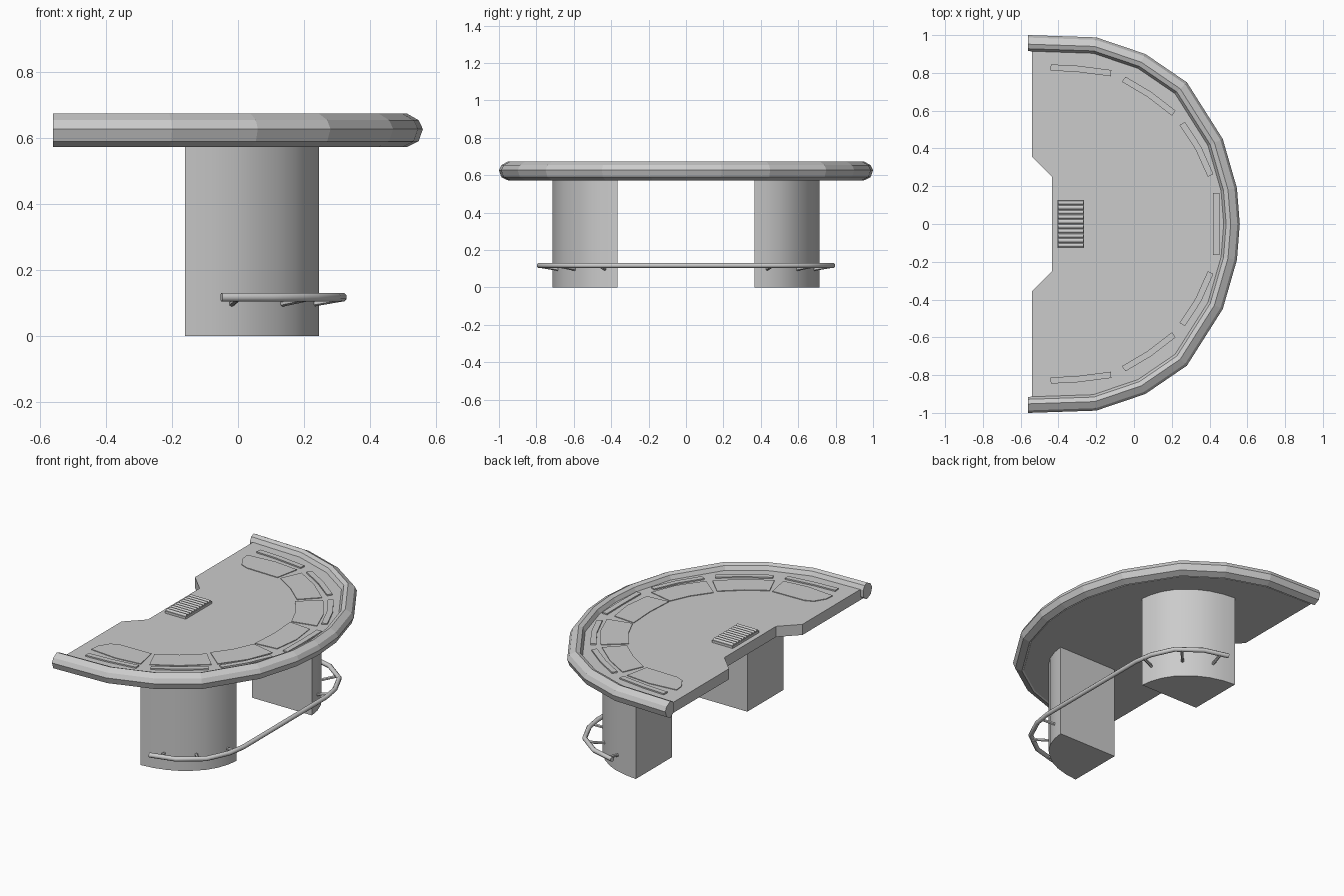
import bpy, bmesh, math
from mathutils import Vector

if "Cube" in bpy.data.objects:
    bpy.data.objects.remove(bpy.data.objects["Cube"])

GREY = (0.6, 0.6, 0.6, 1)
grey = bpy.data.materials.new("neutral grey")
grey.use_nodes = True
grey.diffuse_color = GREY
grey.node_tree.nodes["Principled BSDF"].inputs["Base Color"].default_value = GREY

FELT = 0.64      # height of the playing surface
UNDER = 0.575    # underside of the table top


def finish(name, bm, smooth=None):
    bmesh.ops.recalc_face_normals(bm, faces=bm.faces)
    mesh = bpy.data.meshes.new(name)
    bm.to_mesh(mesh)
    bm.free()
    mesh.materials.append(grey)
    ob = bpy.data.objects.new(name, mesh)
    bpy.context.scene.collection.objects.link(ob)
    if smooth:
        bpy.ops.object.select_all(action='DESELECT')
        ob.select_set(True)
        bpy.context.view_layer.objects.active = ob
        bpy.ops.object.shade_smooth_by_angle(angle=math.radians(smooth))
    return ob


def flip(pts, s):
    return [Vector((p[0], p[1] * s)) for p in pts]


def mirrored(half):
    """Full front-to-back outline from the half that ends on y = 0."""
    return flip(half, 1) + flip(half[-2::-1], -1)


def prism(name, pts, z0, z1, smooth=None):
    bm = bmesh.new()
    face = bm.faces.new([bm.verts.new((p[0], p[1], z0)) for p in pts])
    new = bmesh.ops.extrude_face_region(bm, geom=[face])["geom"]
    verts = [v for v in new if isinstance(v, bmesh.types.BMVert)]
    bmesh.ops.translate(bm, verts=verts, vec=(0, 0, z1 - z0))
    return finish(name, bm, smooth)


def inset_path(pts, d):
    """Shift an open path to its right by d, with mitred corners."""
    out = []
    for i, p in enumerate(pts):
        if i in (0, len(pts) - 1):
            out.append(p + Vector((0, -d if p.y > 0 else d)))
            continue
        a, b = (p - pts[i - 1]).normalized(), (pts[i + 1] - p).normalized()
        na, nb = Vector((a.y, -a.x)), Vector((b.y, -b.x))
        m = (na + nb).normalized()
        out.append(p + m * d / m.dot(na))
    return out


def tube(name, pts, radius, sides=8):
    bm = bmesh.new()
    rings = []
    for i, p in enumerate(pts):
        t = (pts[min(i + 1, len(pts) - 1)] - pts[max(i - 1, 0)]).normalized()
        u = t.cross(Vector((0, 0, 1))).normalized()
        v = u.cross(t)
        angles = [2 * math.pi * (k + 0.5) / sides for k in range(sides)]
        rings.append([bm.verts.new(p + radius * (u * math.cos(a) + v * math.sin(a))) for a in angles])
    skin(bm, rings)
    return finish(name, bm, 50)


def skin(bm, rings):
    n = len(rings[0])
    for r, q in zip(rings, rings[1:]):
        for k in range(n):
            bm.faces.new((r[k], r[(k + 1) % n], q[(k + 1) % n], q[k]))
    bm.faces.new(rings[0])
    bm.faces.new(rings[-1])


# Padded arm rail swept around the curved edge
edge = mirrored([(-0.56, 1), (-0.2, 0.988), (0.06, 0.9), (0.28, 0.75),
                 (0.47, 0.45), (0.545, 0.19), (0.56, 0)])
section = [(0, 0.627), (0.013, 0.654), (0.048, 0.674), (0.072, 0.664),
           (0.085, 0.64), (0.083, 0.595), (0.05, 0.572), (0.013, 0.59)]
bm = bmesh.new()
columns = [[bm.verts.new((p.x, p.y, z)) for p in inset_path(edge, d)] for d, z in section]
skin(bm, [list(ring) for ring in zip(*columns)])
finish("arm_rail", bm)

# Table top with the dealer's cut-out at the straight side
top = inset_path(edge, 0.06)
for end in (top[0], top[-1]):
    end.x = -0.54
notch = [(-0.54, -0.355), (-0.435, -0.25), (-0.435, 0.25), (-0.54, 0.355)]
prism("table_top", top + flip(notch, 1), UNDER, FELT)

# Betting areas, as thin plates
wedge_corner = [(-0.465, 0.755), (-0.46, 0.7), (-0.42, 0.635), (-0.37, 0.615),
                (-0.16, 0.61), (-0.13, 0.755), (-0.29, 0.772)]
wedge_outer = [(-0.14, 0.61), (-0.085, 0.735), (0.06, 0.65), (0.195, 0.535),
               (0.095, 0.435), (-0.02, 0.535)]
wedge_inner = [(0.1, 0.41), (0.22, 0.51), (0.325, 0.365), (0.385, 0.215),
               (0.235, 0.18), (0.18, 0.3)]
wedge_middle = [(0.235, 0.17), (0.375, 0.158), (0.395, 0), (0.375, -0.158),
                (0.235, -0.17), (0.245, 0)]
prism("bet_area_middle", wedge_middle, FELT, FELT + 0.004)

# Narrow betting strips beside the rail
strips = {"corner": [(-0.44, 0.845), (-0.3, 0.838), (-0.12, 0.815)],
          "outer": [(-0.045, 0.78), (0.09, 0.7), (0.22, 0.6)],
          "inner": [(0.27, 0.54), (0.355, 0.41), (0.42, 0.265)]}


def strip(name, pts, width=0.033):
    n = (pts[-1] - pts[0]).normalized()
    side = Vector((n.y, -n.x)) * width
    if side.dot(pts[0] + Vector((0.3, 0))) > 0:
        side = -side
    prism(name, pts + [p + side for p in reversed(pts)], FELT, FELT + 0.008)


for side, s in (("back", 1), ("front", -1)):
    for label, pts in (("corner", wedge_corner), ("outer", wedge_outer), ("inner", wedge_inner)):
        prism(f"bet_area_{label}_{side}", flip(pts, s), FELT, FELT + 0.004)
    for label, pts in strips.items():
        strip(f"bet_strip_{label}_{side}", flip(pts, s))
strip("bet_strip_middle", flip([(0.452, 0.165), (0.455, 0), (0.452, -0.165)], 1))

# Chip tray with a row of rounded ribs
prism("chip_tray", [(-0.405, -0.127), (-0.265, -0.127), (-0.265, 0.127), (-0.405, 0.127)],
      FELT - 0.01, FELT + 0.014)
RIBS = 10
for i in range(RIBS):
    y = (i - (RIBS - 1) / 2) * 0.025
    tube(f"chip_rib_{i + 1}", [Vector((-0.403, y, FELT + 0.013)), Vector((-0.267, y, FELT + 0.013))], 0.011)

# Pedestals, foot rail and its brackets
leg = [(-0.16, 0.365), (0.245, 0.365), (0.235, 0.43), (0.21, 0.5), (0.172, 0.56), (0.12, 0.61),
       (0.06, 0.653), (0, 0.682), (-0.08, 0.704), (-0.16, 0.714)]
brackets = [((0, 0.775), (-0.02, 0.68)), ((0.205, 0.672), (0.13, 0.59)), ((0.312, 0.46), (0.22, 0.43))]
for side, s in (("back", 1), ("front", -1)):
    prism(f"pedestal_{side}", flip(leg, s), 0, UNDER + 0.01, 40)
    for i, pair in enumerate(brackets):
        a, b = flip(pair, s)
        tube(f"foot_rail_bracket_{side}_{i + 1}", [a.to_3d() + Vector((0, 0, 0.113)),
                                                   b.to_3d() + Vector((0, 0, 0.097))], 0.009, 6)
foot = [(-0.05, 0.785), (0.1, 0.745), (0.235, 0.645), (0.298, 0.51), (0.316, 0.4), (0.316, 0)]
tube("foot_rail", [p.to_3d() + Vector((0, 0, 0.118)) for p in mirrored(foot)], 0.014)
